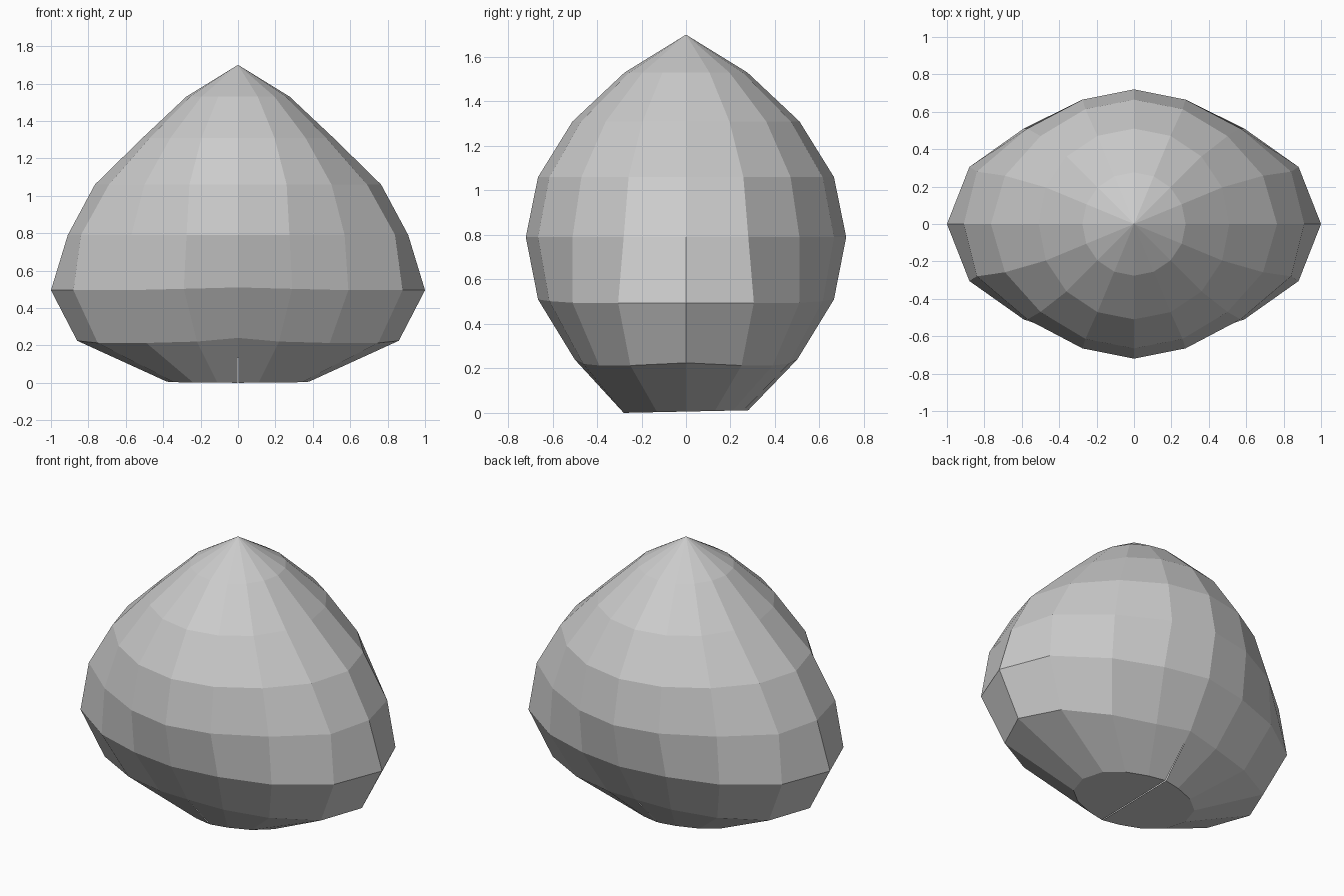
import bpy, bmesh, math

if "Cube" in bpy.data.objects:
    bpy.data.objects.remove(bpy.data.objects["Cube"])

# Ring profile, bottom to top:
# side z, front z, y radius, x at 0 / 22.5 / 45 / 67.5 degrees, y at 22.5 / 45 degrees
RINGS = [
    (0.006, 0.006, 0.28, 0.38, 0.34, 0.24, 0.11, 0.13, 0.21),
    (0.225, 0.24, 0.50, 0.86, 0.75, 0.49, 0.22, 0.25, 0.39),
    (0.495, 0.51, 0.665, 1.0, 0.88, 0.59, 0.29, 0.305, 0.51),
    (0.79, 0.79, 0.72, 0.91, 0.84, 0.57, 0.275, 0.28, 0.51),
    (1.06, 1.06, 0.665, 0.765, 0.69, 0.50, 0.26, 0.258, 0.47),
]
for z, r in ((1.31, 0.51), (1.53, 0.276)):
    a = math.pi / 8
    RINGS.append((z, z, r, r, r * math.cos(a), r * math.cos(2 * a),
                  r * math.cos(3 * a), r * math.sin(a), r * math.sin(2 * a)))

bm = bmesh.new()
rows = []
for i, (zs, zf, r, x0, x1, x2, x3, y1, y2) in enumerate(RINGS):
    # the bottom ring stays slightly apart, leaving a fine slit
    xs = (x0, x1, x2, x3, 0.003 if i == 0 else 0.0)
    ys = (0.0, y1, y2, r * math.sin(math.radians(67.5)), r)
    row = []
    for k in range(-4, 5):
        c = abs(k)
        y = math.copysign(ys[c], k)
        z = zs + (zf - zs) * max(0, c - 2) / 2
        if i == 0:
            z += 0.021 * y          # slight tilt of the base
        elif i == 1 and c in (1, 2, 3):
            z -= 0.012
        row.append(bm.verts.new((xs[c], y, z)))
    rows.append(row)

# Side faces, pointed top and flat base of the right half
for low, high in zip(rows, rows[1:]):
    for k in range(8):
        bm.faces.new((low[k], low[k + 1], high[k + 1], high[k]))
tip = bm.verts.new((0, 0, 1.7))
for k in range(8):
    bm.faces.new((rows[-1][k], rows[-1][k + 1], tip))
bm.faces.new(rows[0][::-1])

mesh = bpy.data.meshes.new("pointed_shell")
bm.to_mesh(mesh)
bm.free()
shell = bpy.data.objects.new("pointed_shell", mesh)
bpy.context.collection.objects.link(shell)

# Left half
mirror = shell.modifiers.new("mirror", 'MIRROR')
mirror.use_axis[0] = True
mirror.merge_threshold = 0.001
